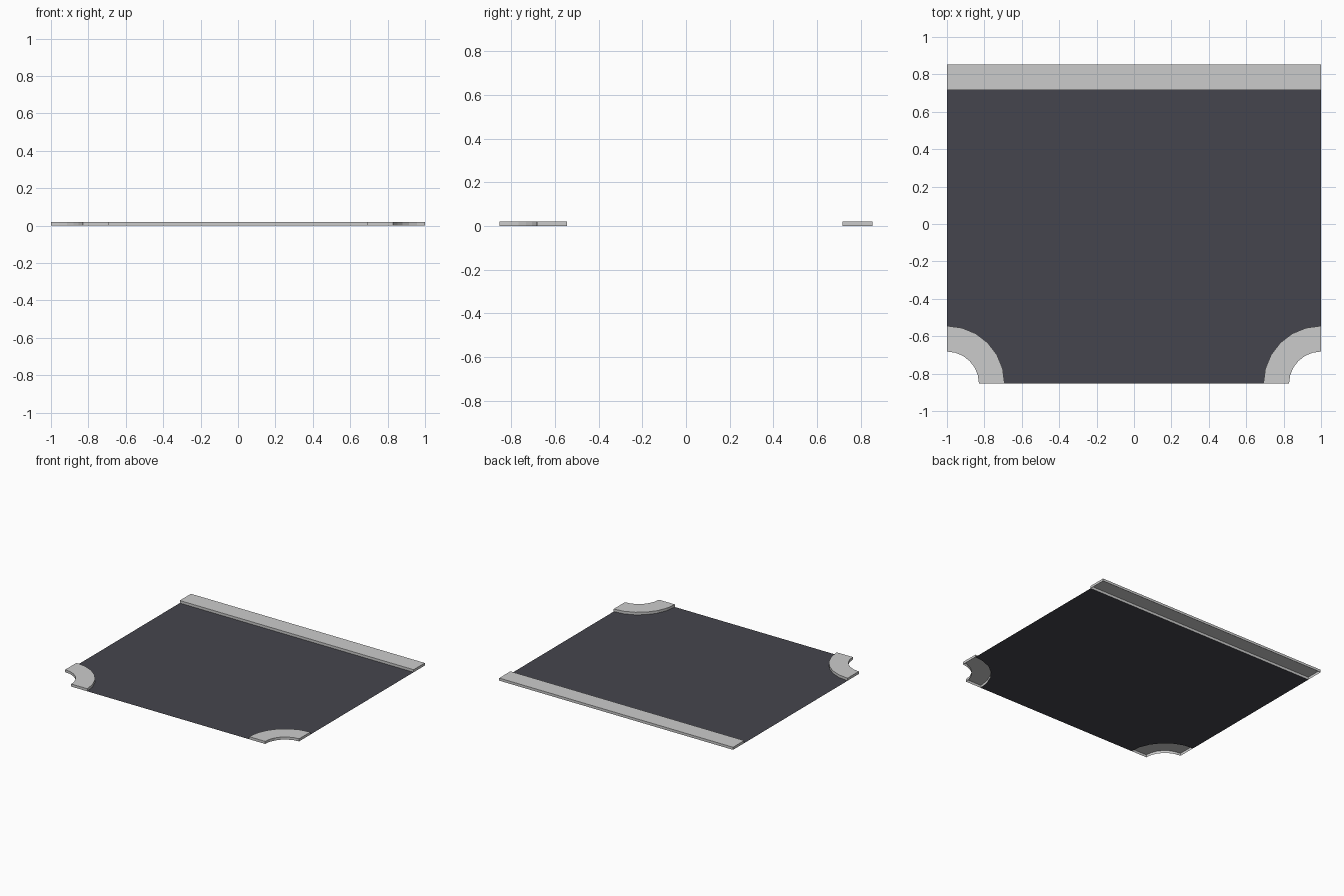
import bpy, bmesh
from math import sin, cos, pi

if "Cube" in bpy.data.objects:
    bpy.data.objects.remove(bpy.data.objects["Cube"])

HX, HY = 1.0, 0.853        # half extents of the tile
H = 0.02                   # pavement height
KERB_Y = 0.717             # road side of the straight pavement
R_IN, R_OUT, SEG = 0.171, 0.308, 6


def arc(radius, side):
    """Quarter arc round a front corner, from the side edge to the front edge."""
    return [(side * (HX - radius * sin(i * pi / 2 / SEG)),
             -HY + radius * cos(i * pi / 2 / SEG)) for i in range(SEG + 1)]


def make_object(name, bm, material=None):
    mesh = bpy.data.meshes.new(name)
    bm.to_mesh(mesh)
    bm.free()
    if material:
        mesh.materials.append(material)
    obj = bpy.data.objects.new(name, mesh)
    bpy.context.collection.objects.link(obj)
    return obj


def pavement(name, inner, outer):
    """Raised slab between two matching edge lines, open underneath."""
    bm = bmesh.new()
    rows = [[bm.verts.new((x, y, z)) for x, y in line]
            for line, z in ((inner, 0), (inner, H), (outer, H), (outer, 0))]
    for a, b in zip(rows, rows[1:]):
        for i in range(len(inner) - 1):
            bm.faces.new((a[i], a[i + 1], b[i + 1], b[i]))
    for end in (0, -1):
        bm.faces.new([row[end] for row in rows])
    bmesh.ops.recalc_face_normals(bm, faces=bm.faces)
    # the top must face up
    if max(bm.faces, key=lambda f: abs(f.normal.z)).normal.z < 0:
        bmesh.ops.reverse_faces(bm, faces=bm.faces)
    return make_object(name, bm)


# Straight pavement along the back
pavement("back_pavement", [(-HX, HY), (HX, HY)], [(-HX, KERB_Y), (HX, KERB_Y)])

# Curved pavements in the two front corners
for side, label in ((-1, "left"), (1, "right")):
    pavement(label + "_corner_pavement", arc(R_IN, side), arc(R_OUT, side))

# Flat road surface, bounded by the kerbs
asphalt = bpy.data.materials.new("asphalt")
asphalt.diffuse_color = (0.06, 0.06, 0.075, 1)
asphalt.use_nodes = True
asphalt.node_tree.nodes["Principled BSDF"].inputs["Base Color"].default_value = asphalt.diffuse_color
bm = bmesh.new()
left, right = arc(R_OUT, -1), arc(R_OUT, 1)
outline = [(-HX, KERB_Y)] + left + right[::-1] + [(HX, KERB_Y)]
bm.faces.new([bm.verts.new((x, y, 0)) for x, y in outline])
bmesh.ops.triangulate(bm, faces=bm.faces)
make_object("road", bm, asphalt)
